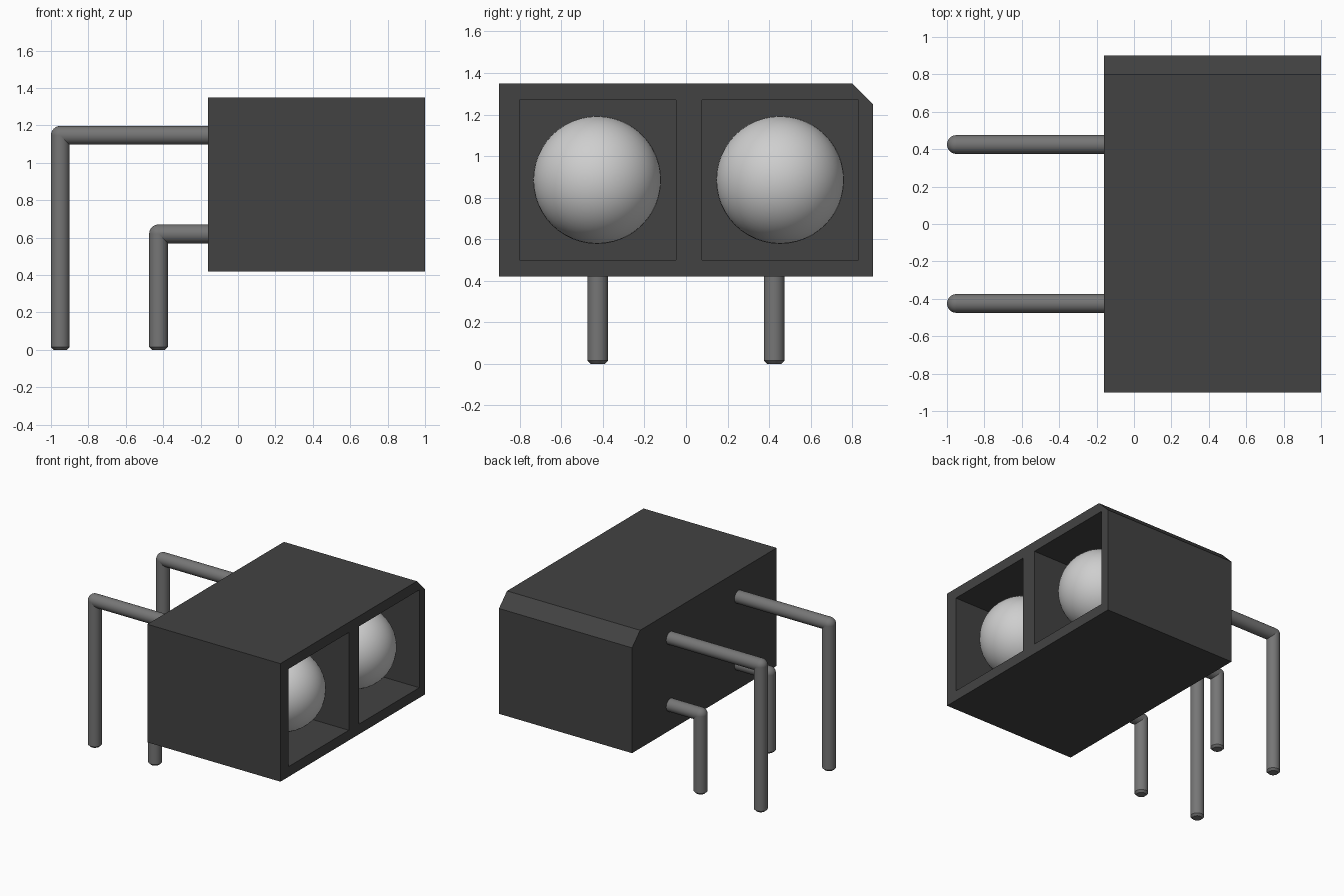
import bpy, bmesh, math
from mathutils import Matrix, Vector

cube = bpy.data.objects.get("Cube")
if cube:
    bpy.data.objects.remove(cube, do_unlink=True)


def material(name, value):
    m = bpy.data.materials.new(name)
    m.use_nodes = True
    colour = (value, value, value, 1)
    m.diffuse_color = colour
    m.node_tree.nodes["Principled BSDF"].inputs["Base Color"].default_value = colour
    return m


BLACK = material("black plastic", 0.055)
METAL = material("grey metal", 0.18)
LENS = material("pale lens", 0.62)


def make_object(name, bm, mat, smooth=False):
    bmesh.ops.recalc_face_normals(bm, faces=bm.faces)
    mesh = bpy.data.meshes.new(name)
    bm.to_mesh(mesh)
    bm.free()
    mesh.materials.append(mat)
    ob = bpy.data.objects.new(name, mesh)
    bpy.context.collection.objects.link(ob)
    if smooth:
        bpy.ops.object.select_all(action='DESELECT')
        ob.select_set(True)
        bpy.context.view_layer.objects.active = ob
        bpy.ops.object.shade_smooth_by_angle(angle=math.radians(35))
    return ob


# Housing: chamfered end profile extruded along x
X0, X1 = -0.16, 1.0
profile = [(-0.9, 0.42), (0.9, 0.42), (0.9, 1.25), (0.8, 1.35), (-0.9, 1.35)]
bm = bmesh.new()
face = bm.faces.new([bm.verts.new((X0, y, z)) for y, z in profile])
ext = bmesh.ops.extrude_face_region(bm, geom=[face])["geom"]
bmesh.ops.translate(bm, verts=[v for v in ext if isinstance(v, bmesh.types.BMVert)],
                    vec=(X1 - X0, 0, 0))
housing = make_object("housing", bm, BLACK)

# Two square pockets cut into the open end
DEPTH = 0.35
for i, y in enumerate((-0.425, 0.453)):
    bm = bmesh.new()
    bmesh.ops.create_cube(bm, size=1, matrix=Matrix.Translation((X1, y, 0.885))
                          @ Matrix.Diagonal((2 * DEPTH, 0.753, 0.77, 1)))
    cutter = make_object(f"pocket_cutter_{i + 1}", bm, BLACK)
    cutter.hide_render = True
    cutter.hide_set(True)
    cut = housing.modifiers.new(f"pocket_{i + 1}", 'BOOLEAN')
    cut.operation = 'DIFFERENCE'
    cut.solver = 'EXACT'
    cut.object = cutter
# Apply the cuts, then drop the cutters
bpy.ops.object.select_all(action='DESELECT')
housing.select_set(True)
bpy.context.view_layer.objects.active = housing
for mod in list(housing.modifiers):
    cutter = mod.object
    bpy.ops.object.modifier_apply(modifier=mod.name)
    bpy.data.objects.remove(cutter, do_unlink=True)

# Round lenses sitting in the pockets
for name, y in (("front_lens", -0.428), ("back_lens", 0.453)):
    bm = bmesh.new()
    bmesh.ops.create_uvsphere(bm, u_segments=48, v_segments=24, radius=0.308,
                              matrix=Matrix.Translation((0.69, y, 0.885))
                              @ Matrix.Rotation(math.pi / 2, 4, 'Y'))
    make_object(name, bm, LENS, smooth=True)


# Bent pins: an upright with a chamfered foot, a round elbow and a level run
def pin(name, x, y, z, r=0.05, sides=32):
    bm = bmesh.new()

    def rod(a, b):
        a, b = Vector(a), Vector(b)
        turn = (b - a).to_track_quat('Z', 'Y').to_matrix().to_4x4()
        bmesh.ops.create_cone(bm, cap_ends=True, segments=sides, radius1=r, radius2=r,
                              depth=(b - a).length,
                              matrix=Matrix.Translation((a + b) / 2) @ turn)

    rod((x, y, 0), (x, y, z))
    foot = [e for e in bm.edges if all(v.co.z < 0.001 for v in e.verts)]
    bmesh.ops.bevel(bm, geom=foot, offset=0.015, segments=1, affect='EDGES')
    rod((x, y, z), (X0 + 0.02, y, z))
    bmesh.ops.create_uvsphere(bm, u_segments=sides, v_segments=16, radius=r,
                              matrix=Matrix.Translation((x, y, z)))
    make_object(name, bm, METAL, smooth=True)


for side, y in (("front", -0.425), ("back", 0.425)):
    pin(f"{side}_long_pin", -0.95, y, 1.147)
    pin(f"{side}_short_pin", -0.425, y, 0.62)
